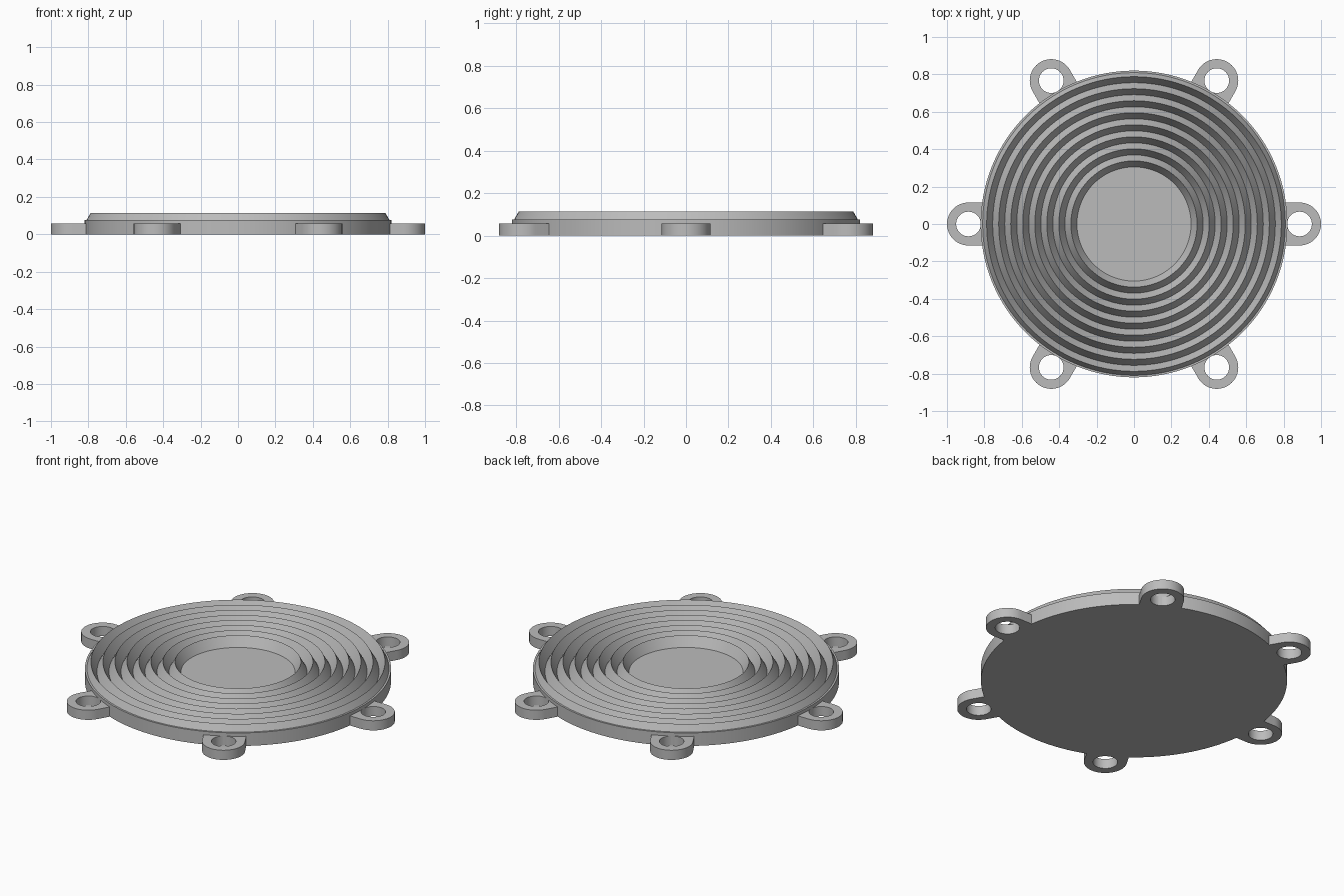
import bpy, bmesh, math
from mathutils import Vector, Matrix

if "Cube" in bpy.data.objects:
    bpy.data.objects.remove(bpy.data.objects["Cube"], do_unlink=True)

grey = bpy.data.materials.new("plain grey")
grey.use_nodes = True
COLOUR = (0.5, 0.5, 0.5, 1)
grey.diffuse_color = COLOUR
grey.node_tree.nodes["Principled BSDF"].inputs["Base Color"].default_value = COLOUR

CORE, RIM = 0.305, 0.82                 # flat centre radius, disc radius
VALLEY, LEDGE, CREST = 0.058, 0.077, 0.115
RIDGES, LUGS = 8, 6


def finish(bm, name):
    bmesh.ops.recalc_face_normals(bm, faces=bm.faces)
    mesh = bpy.data.meshes.new(name)
    bm.to_mesh(mesh)
    bm.free()
    mesh.materials.append(grey)
    obj = bpy.data.objects.new(name, mesh)
    bpy.context.collection.objects.link(obj)
    bpy.ops.object.select_all(action='DESELECT')
    obj.select_set(True)
    bpy.context.view_layer.objects.active = obj
    bpy.ops.object.shade_smooth_by_angle(angle=math.radians(30))
    return obj


def closed_loop(bm, points):
    verts = [bm.verts.new((x, y, 0)) for x, y in points]
    return [bm.edges.new((v, verts[i - 1])) for i, v in enumerate(verts)]


# Ridged disc: sawtooth profile turned around z
def ridged_disc():
    pitch = (RIM - CORE) / RIDGES
    profile = [(0, VALLEY)]
    for i in range(RIDGES):
        start = CORE + i * pitch
        profile += [(start, VALLEY), (start + pitch / 2, CREST)]
    # the outermost slope stops at the raised rim ledge
    slope = (CREST - LEDGE) / (CREST - VALLEY)
    profile += [(RIM - pitch / 2 * (1 - slope), LEDGE),
                (RIM, LEDGE), (RIM, 0), (0, 0)]
    bm = bmesh.new()
    verts = [bm.verts.new((r, 0, z)) for r, z in profile]
    edges = [bm.edges.new(pair) for pair in zip(verts, verts[1:])]
    bmesh.ops.spin(bm, geom=verts + edges, cent=(0, 0, 0), axis=(0, 0, 1),
                   angle=math.tau, steps=128, use_duplicate=False)
    bmesh.ops.remove_doubles(bm, verts=bm.verts, dist=0.0001)
    return finish(bm, "ridged_disc")


# Mounting lug: round-ended plate with a bolt hole
def mounting_lug(index):
    centre, radius, hole, inner, height = 0.885, 0.115, 0.066, 0.80, 0.057
    arc = [math.pi * (i / 24 - 0.5) for i in range(25)]
    outline = [(inner, -radius)]
    outline += [(centre + radius * math.cos(a), radius * math.sin(a)) for a in arc]
    outline.append((inner, radius))
    ring = [math.tau * i / 40 for i in range(40)]
    bm = bmesh.new()
    edges = closed_loop(bm, outline)
    edges += closed_loop(bm, [(centre + hole * math.cos(a), hole * math.sin(a))
                              for a in ring])
    bmesh.ops.triangle_fill(bm, edges=edges, use_beauty=True)
    top = bmesh.ops.extrude_face_region(bm, geom=bm.faces[:])["geom"]
    bmesh.ops.translate(bm, vec=Vector((0, 0, height)),
                        verts=[g for g in top if isinstance(g, bmesh.types.BMVert)])
    bm.transform(Matrix.Rotation(math.tau * index / LUGS, 4, 'Z'))
    return finish(bm, f"mounting_lug_{index + 1}")


ridged_disc()
for n in range(LUGS):
    mounting_lug(n)
